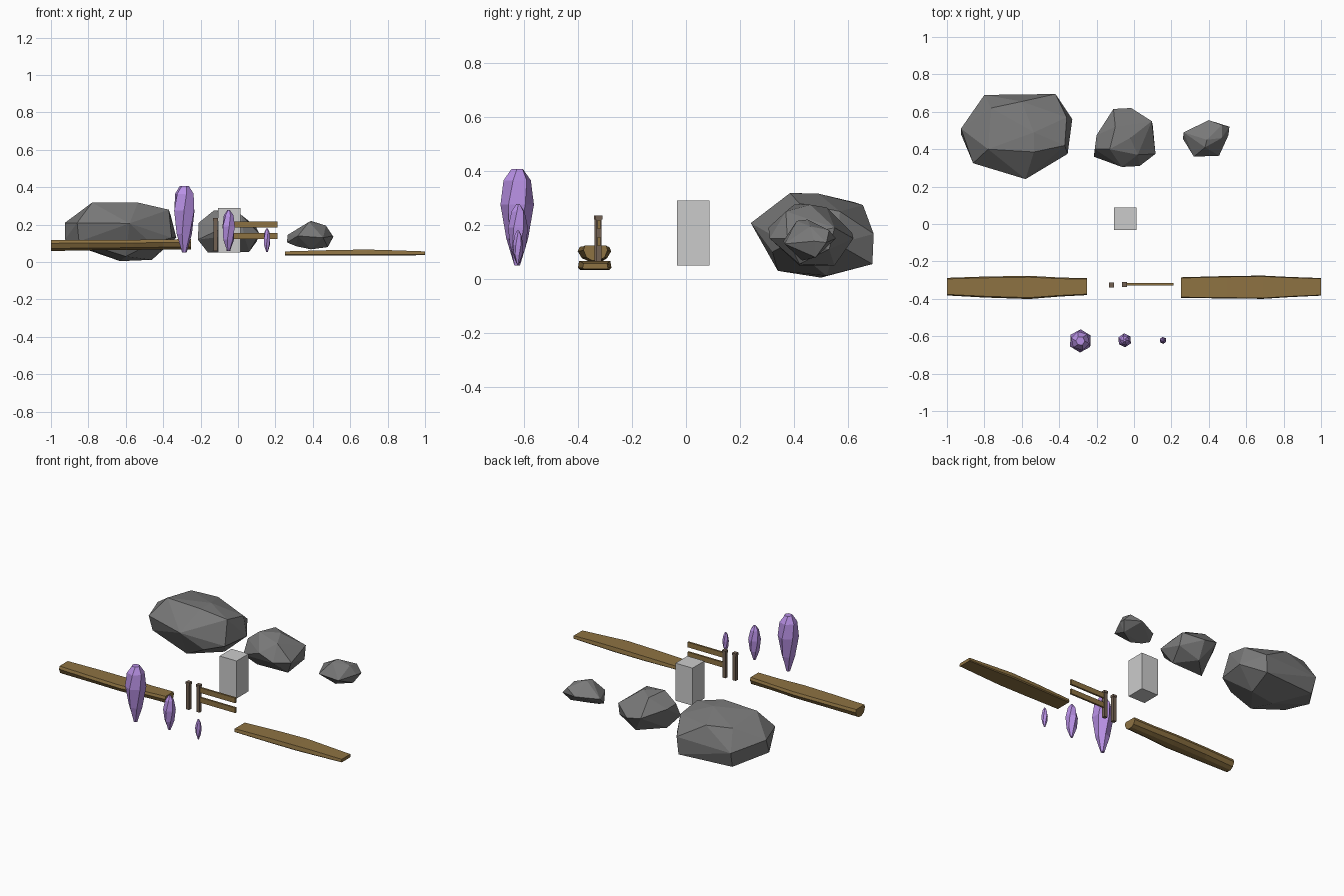
import bpy, bmesh, math

if "Cube" in bpy.data.objects:
    bpy.data.objects.remove(bpy.data.objects["Cube"])


def material(name, rgb):
    m = bpy.data.materials.new(name)
    m.diffuse_color = (*rgb, 1)
    m.use_nodes = True
    m.node_tree.nodes["Principled BSDF"].inputs["Base Color"].default_value = m.diffuse_color
    return m


ROCK = material("rock", (0.19, 0.19, 0.19))
WOOD = material("wood", (0.27, 0.17, 0.055))
POST = material("post_wood", (0.17, 0.12, 0.085))
PURPLE = material("crystal", (0.48, 0.28, 0.78))


def finish(name, bm, mat=None):
    bmesh.ops.recalc_face_normals(bm, faces=bm.faces[:])
    me = bpy.data.meshes.new(name)
    bm.to_mesh(me)
    bm.free()
    ob = bpy.data.objects.new(name, me)
    bpy.context.collection.objects.link(ob)
    if mat:
        me.materials.append(mat)
    return ob


def loft(name, rings, mat):
    """Skin a row of equally sized rings and cap both ends."""
    bm = bmesh.new()
    vs = [[bm.verts.new(p) for p in r] for r in rings]
    n = len(rings[0])
    for a, b in zip(vs, vs[1:]):
        for i in range(n):
            bm.faces.new((a[i], a[(i + 1) % n], b[(i + 1) % n], b[i]))
    bm.faces.new(vs[0])
    bm.faces.new(vs[-1])
    return finish(name, bm, mat)


def boulder(name, pts):
    """Faceted stone: convex hull of its corner points."""
    bm = bmesh.new()
    for p in pts:
        bm.verts.new(p)
    r = bmesh.ops.convex_hull(bm, input=bm.verts[:])
    junk = {v for v in r["geom_interior"] + r["geom_unused"]
            if isinstance(v, bmesh.types.BMVert)}
    bmesh.ops.delete(bm, geom=list(junk), context='VERTS')
    bmesh.ops.dissolve_limit(bm, angle_limit=math.radians(6),
                             verts=bm.verts[:], edges=bm.edges[:])
    return finish(name, bm, ROCK)


def box(name, lo, hi, mat=None):
    bm = bmesh.new()
    bmesh.ops.create_cube(bm, size=1)
    for v in bm.verts:
        v.co = [lo[i] if v.co[i] < 0 else hi[i] for i in range(3)]
    return finish(name, bm, mat)


# Boulders
boulder("large_rock", [
    (-.925, .51, .21), (-.925, .48, .12), (-.80, .69, .16), (-.79, .66, .06),
    (-.42, .695, .167), (-.43, .69, .055), (-.33, .56, .13), (-.36, .57, .25),
    (-.355, .375, .13), (-.37, .42, .28), (-.465, .32, .10), (-.58, .24, .207),
    (-.86, .325, .21), (-.85, .35, .11), (-.765, .62, .285), (-.60, .655, .274),
    (-.78, .40, .318), (-.535, .385, .318), (-.535, .49, .316),
    (-.63, .50, .005), (-.46, .52, .012), (-.60, .34, .03)])
boulder("medium_rock", [
    (-.11, .615, .17), (-.015, .62, .15), (.095, .55, .19), (.10, .53, .11),
    (.115, .375, .15), (.03, .31, .15), (-.065, .305, .19), (-.215, .36, .12),
    (-.20, .475, .20), (-.21, .40, .21), (-.13, .40, .275), (-.02, .46, .275),
    (-.10, .52, .265), (.02, .37, .25), (-.16, .42, .05), (.06, .42, .055),
    (-.03, .55, .05)])
boulder("small_rock", [
    (.265, .49, .145), (.40, .555, .15), (.47, .53, .18), (.51, .52, .135),
    (.505, .475, .14), (.455, .365, .13), (.32, .36, .14), (.262, .455, .105),
    (.39, .45, .22), (.47, .46, .195), (.38, .41, .215), (.48, .48, .08),
    (.39, .43, .068), (.31, .44, .085)])

# Plain block
box("stone_block", (-.107, -.033, .05), (.013, .087, .29))


# Flat-topped logs: cross-section (y, z) swept along x, fattest in the middle
def log(name, section, stations):
    rings = [[(x, cy + y * w, cz + z * h) for y, z in section]
             for x, cy, cz, w, h in stations]
    loft(name, rings, WOOD)


log("half_log",
    [(-.88, .8), (.88, .8), (1, .25), (.75, -.6), (.3, -1), (-.3, -1),
     (-.75, -.6), (-1, .25)],
    [(-1, -.335, .092, .047, .033), (-.80, -.337, .094, .056, .031),
     (-.56, -.339, .095, .062, .030), (-.40, -.337, .097, .051, .029),
     (-.25, -.335, .099, .045, .031)])
log("plank",
    [(-.93, 1), (.93, 1), (1, -.6), (.9, -1), (-.9, -1), (-1, -.6)],
    [(.25, -.34, .046, .055, .011), (.50, -.338, .049, .060, .015),
     (.69, -.338, .051, .062, .016), (.83, -.337, .049, .054, .014),
     (1, -.336, .047, .047, .010)])

# Fence: two capped posts and a pair of rails
for i, (x, y) in enumerate([(-.12, -.327), (-.05, -.323)], 1):
    box(f"fence_post_{i}", (x - .011, y - .011, .06), (x + .011, y + .011, .22), POST)
    box(f"post_cap_{i}", (x - .0135, y - .0135, .22), (x + .0135, y + .0135, .235), POST)
for name, z in (("lower_rail", .122), ("upper_rail", .185)):
    box(name, (-.045, -.328, z), (.21, -.316, z + .033), WOOD)


# Crystals: six-sided shafts, slightly twisted, narrow foot and blunt tip
def crystal(name, x, y, profile, twist):
    rings = []
    for k, (r, z) in enumerate(profile):
        rings.append([(x + r * math.cos(twist * k + i * math.pi / 3),
                       y + r * math.sin(twist * k + i * math.pi / 3), z)
                      for i in range(6)])
    loft(name, rings, PURPLE)


crystal("large_crystal", -.287, -.625,
        [(.012, .05), (.042, .15), (.062, .275), (.052, .365), (.024, .407)], .25)
crystal("medium_crystal", -.05, -.622,
        [(.008, .06), (.03, .12), (.037, .19), (.026, .25), (.007, .278)], .3)
crystal("small_crystal", .155, -.622,
        [(.004, .053), (.016, .09), (.019, .125), (.014, .16), (.004, .18)], .3)
